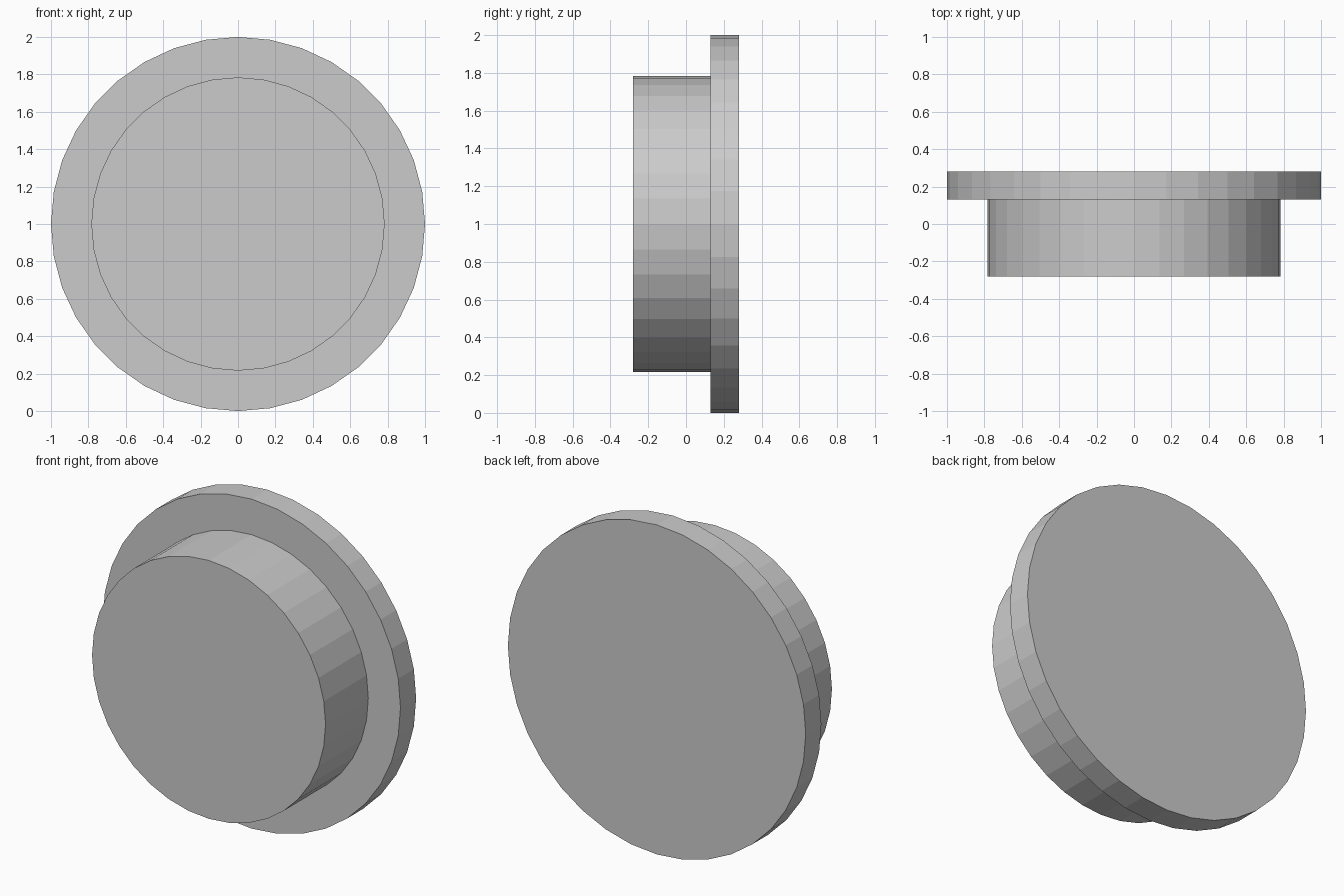
import bpy, bmesh
from math import cos, sin, tau

if "Cube" in bpy.data.objects:
    bpy.data.objects.remove(bpy.data.objects["Cube"])

SIDES = 36
# (radius, y) from the back of the wide flange to the front of the plug
PROFILE = [(1.0, 0.28), (1.0, 0.13), (0.784, 0.13), (0.784, -0.28)]

bm = bmesh.new()

# one ring of vertices per profile point, standing upright around the y axis
rings = [[bm.verts.new((r * cos(tau * i / SIDES), y, 1 + r * sin(tau * i / SIDES)))
          for i in range(SIDES)] for r, y in PROFILE]

# flange rim, step and plug wall
for a, b in zip(rings, rings[1:]):
    for i in range(SIDES):
        j = (i + 1) % SIDES
        bm.faces.new((a[i], a[j], b[j], b[i]))

# flat back and front caps
bm.faces.new(rings[0])
bm.faces.new(rings[-1])
bmesh.ops.recalc_face_normals(bm, faces=bm.faces[:])

mesh = bpy.data.meshes.new("flanged_plug")
bm.to_mesh(mesh)
bm.free()
bpy.context.collection.objects.link(bpy.data.objects.new("flanged_plug", mesh))
